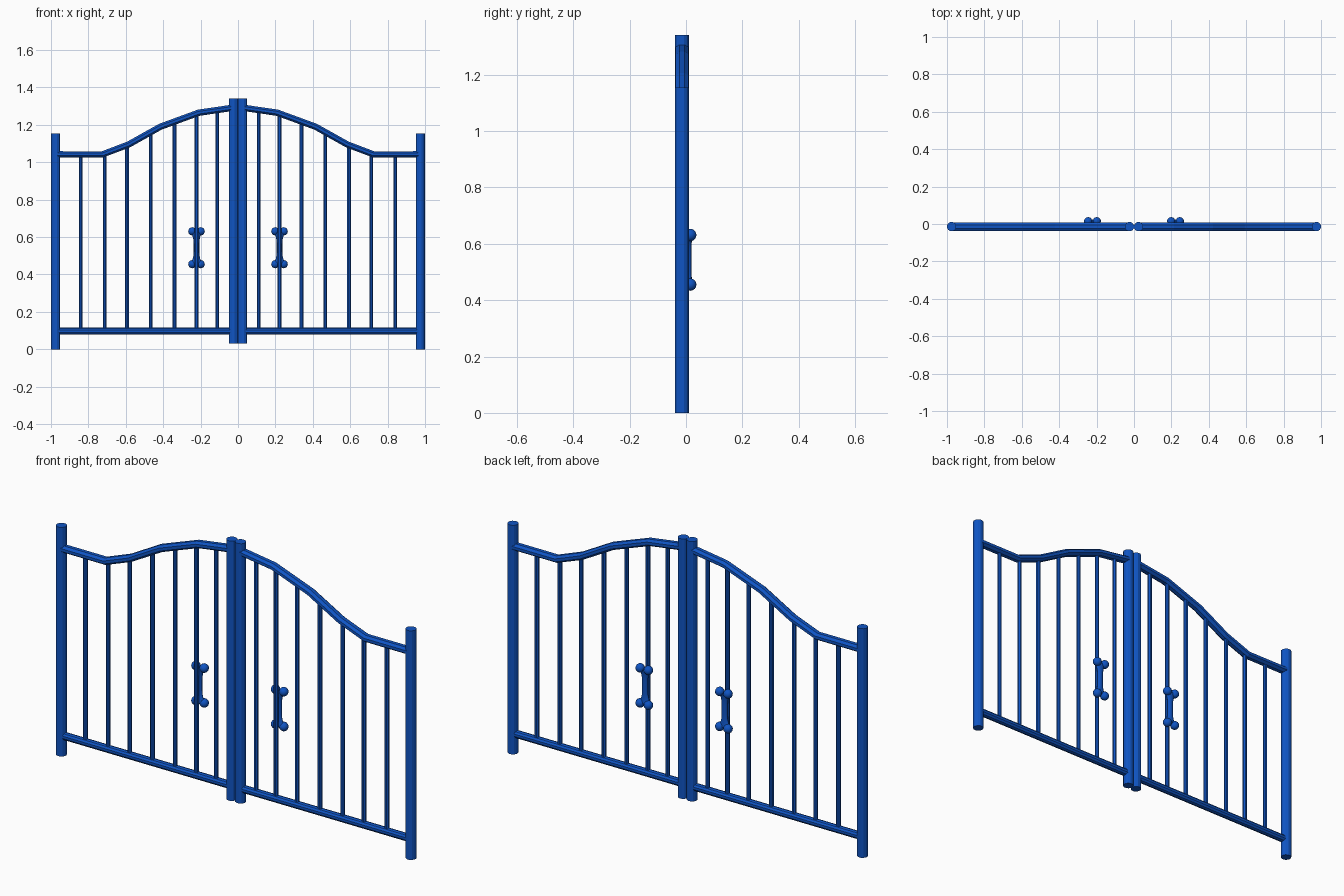
import bpy, bmesh, math
from mathutils import Vector

if "Cube" in bpy.data.objects:
    bpy.data.objects.remove(bpy.data.objects["Cube"])

Y = -0.014  # gate plane

blue = bpy.data.materials.new("blue_paint")
blue.diffuse_color = (0.005, 0.09, 0.55, 1)
blue.use_nodes = True
blue.node_tree.nodes["Principled BSDF"].inputs["Base Color"].default_value = blue.diffuse_color


def finish(name, bm, smooth=None):
    """Turn a right-hand part into an object mirrored to the left leaf."""
    bmesh.ops.recalc_face_normals(bm, faces=bm.faces)
    me = bpy.data.meshes.new(name)
    bm.to_mesh(me)
    bm.free()
    me.materials.append(blue)
    ob = bpy.data.objects.new(name, me)
    bpy.context.collection.objects.link(ob)
    ob.modifiers.new("other_leaf", "MIRROR").use_mirror_merge = False
    if smooth:
        bpy.ops.object.select_all(action='DESELECT')
        ob.select_set(True)
        bpy.context.view_layer.objects.active = ob
        bpy.ops.object.shade_smooth_by_angle(angle=math.radians(smooth))
    return ob


def loft(bm, rings):
    """Skin a closed tube over rings of points."""
    vs = [[bm.verts.new(p) for p in r] for r in rings]
    n = len(vs[0])
    for a, b in zip(vs, vs[1:]):
        for i in range(n):
            j = (i + 1) % n
            bm.faces.new((a[i], a[j], b[j], b[i]))
    bm.faces.new(vs[0])
    bm.faces.new(vs[-1])


def upright(name, x, z0, z1, r, n):
    bm = bmesh.new()
    angs = [2 * math.pi * (i + 0.5) / n for i in range(n)]
    r /= math.cos(math.pi / n)
    loft(bm, [[(x + r * math.cos(a), Y + r * math.sin(a), z) for a in angs]
              for z in (z0, z1)])
    return finish(name, bm)


def rail(name, path, depth, height, n):
    """Sweep an oval section along an x-z path with mitred joints."""
    bm = bmesh.new()
    pts = [Vector((x, Y, z)) for x, z in path]
    rings = []
    for i, p in enumerate(pts):
        d0 = (p - pts[max(i - 1, 0)]).normalized()
        d1 = (pts[min(i + 1, len(pts) - 1)] - p).normalized()
        t = (d0 + d1).normalized()
        up = Vector((-t.z, 0, t.x))
        ring = []
        for k in range(n):
            a = 2 * math.pi * (k + 0.5) / n
            c = math.cos(math.pi / n)
            ring.append(p + Vector((0, depth * math.cos(a) / c, 0))
                        + up * height * math.sin(a) / c)
        rings.append(ring)
    loft(bm, rings)
    return finish(name, bm)


# posts
upright("outer_post", 0.975, 0, 1.155, 0.0245, 12)
upright("inner_post", 0.0245, 0.03, 1.34, 0.0245, 12)

# rails
top = [(0.03, 1.291), (0.21, 1.265), (0.415, 1.19), (0.585, 1.095),
       (0.725, 1.042), (0.97, 1.042)]
rail("top_rail", top, 0.023, 0.017, 8)
rail("bottom_rail", [(0.03, 0.097), (0.97, 0.097)], 0.018, 0.018, 10)


# bars reaching up to the curved rail
def rail_z(x):
    for (x0, z0), (x1, z1) in zip(top, top[1:]):
        if x <= x1:
            return z0 + (z1 - z0) * (x - x0) / (x1 - x0)


for x in (0.111, 0.222, 0.34, 0.467, 0.594, 0.713, 0.841):
    upright("bar", x, 0.097, rail_z(x), 0.01, 8)

# bone-shaped handle on the back: waisted grip and four knobs
HX, HY, HZ = 0.222, 0.013, 0.543
bm = bmesh.new()
rings = []
for i in range(9):
    t = i / 4 - 1
    w = 0.015 + 0.02 * t ** 4
    d = 0.010 + 0.005 * t ** 4
    rings.append([(HX + w * math.cos(a), HY - 0.004 + d * math.sin(a), HZ + 0.085 * t)
                  for a in [2 * math.pi * k / 12 for k in range(12)]])
loft(bm, rings)
finish("handle_grip", bm, 60)

bm = bmesh.new()
for sx in (-1, 1):
    for sz in (-1, 1):
        res = bmesh.ops.create_uvsphere(bm, u_segments=14, v_segments=8, radius=0.022)
        bmesh.ops.translate(bm, verts=res["verts"],
                            vec=(HX + sx * 0.023, HY + 0.002, HZ + sz * 0.088))
finish("handle_knobs", bm, 60)
